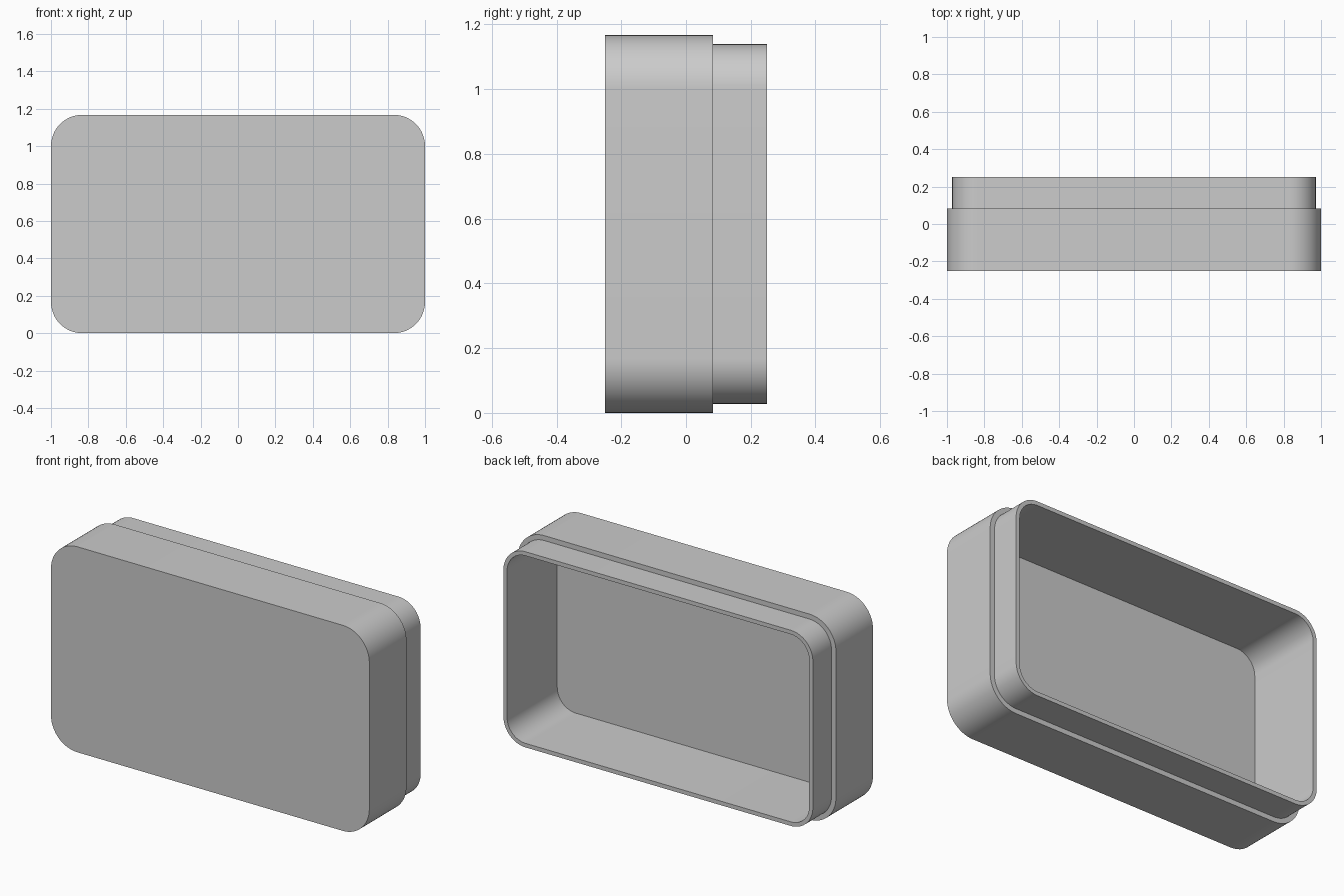
import bpy
import bmesh
from math import cos, sin, pi, radians

cube = bpy.data.objects.get("Cube")
if cube:
    bpy.data.objects.remove(cube)

# Material
grey = bpy.data.materials.new("plain_grey")
grey.use_nodes = True
colour = (0.6, 0.6, 0.6, 1)
grey.diffuse_color = colour
grey.node_tree.nodes["Principled BSDF"].inputs["Base Color"].default_value = colour

WIDTH, HEIGHT, RADIUS = 2.0, 1.167, 0.167
STEPS = 16


def rounded_ring(bm, inset, y):
    """Rounded rectangle in the xz plane, offset inward by inset."""
    r = RADIUS - inset
    cx, cz = WIDTH / 2 - RADIUS, HEIGHT / 2 - RADIUS
    ring = []
    for corner, (sx, sz) in enumerate([(1, 1), (-1, 1), (-1, -1), (1, -1)]):
        for i in range(STEPS + 1):
            a = (corner + i / STEPS) * pi / 2
            ring.append(bm.verts.new((sx * cx + r * cos(a), y,
                                      HEIGHT / 2 + sz * cz + r * sin(a))))
    return ring


# Section from the front face, over the ledge and lip, down to the inner floor
section = [
    (0, -0.25),       # front edge
    (0, 0.083),       # ledge, outer
    (0.028, 0.083),   # ledge, inner
    (0.028, 0.25),    # lip, outer
    (0.051, 0.25),    # lip, inner
    (0.051, -0.2),    # inner floor
]

bm = bmesh.new()
rings = [rounded_ring(bm, inset, y) for inset, y in section]
for a, b in zip(rings, rings[1:]):
    n = len(a)
    for i in range(n):
        j = (i + 1) % n
        bm.faces.new((a[i], a[j], b[j], b[i]))
bm.faces.new(rings[0])
bm.faces.new(rings[-1])
bmesh.ops.recalc_face_normals(bm, faces=bm.faces)

mesh = bpy.data.meshes.new("box_shell")
bm.to_mesh(mesh)
bm.free()
mesh.materials.append(grey)
shell = bpy.data.objects.new("box_shell", mesh)
bpy.context.collection.objects.link(shell)

# Smooth corners, sharp rims
bpy.ops.object.select_all(action="DESELECT")
shell.select_set(True)
bpy.context.view_layer.objects.active = shell
bpy.ops.object.shade_smooth_by_angle(angle=radians(30))
